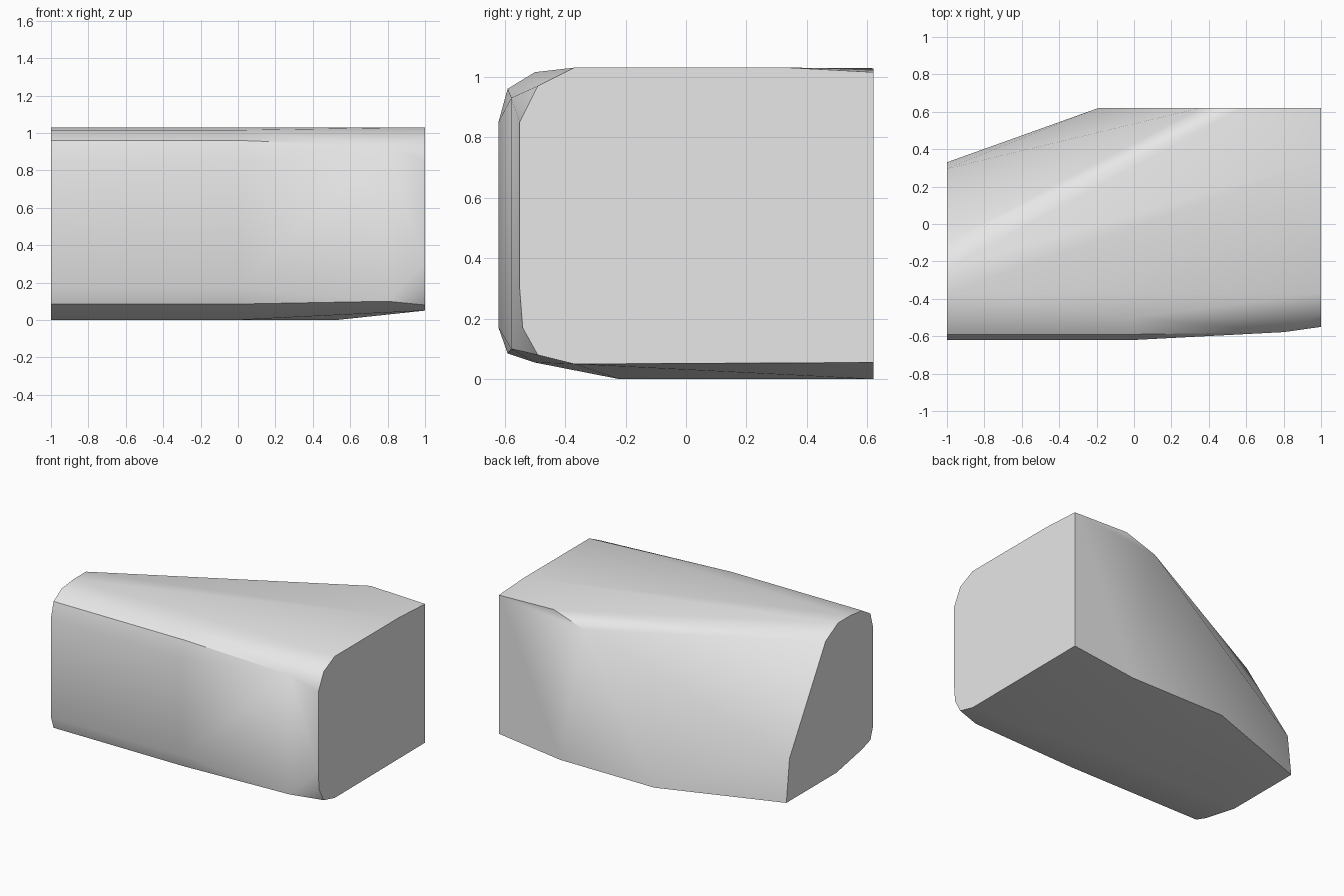
import bpy
import bmesh
from math import radians

default_cube = bpy.data.objects.get("Cube")
if default_cube:
    bpy.data.objects.remove(default_cube, do_unlink=True)


def make_material(name, colour):
    material = bpy.data.materials.new(name)
    material.use_nodes = True
    material.diffuse_color = colour
    material.node_tree.nodes["Principled BSDF"].inputs["Base Color"].default_value = colour
    return material


def section(x, profile):
    """Place a (y, z) profile at the given x."""
    return [(x, y, z) for y, z in profile]


def faceted_block(name, points, material):
    """Wrap a convex skin around the corner points and merge flat facets."""
    bm = bmesh.new()
    for point in points:
        bm.verts.new(point)
    bmesh.ops.convex_hull(bm, input=bm.verts[:])
    loose = [v for v in bm.verts if not v.link_faces]
    bmesh.ops.delete(bm, geom=loose, context='VERTS')
    bmesh.ops.dissolve_limit(bm, angle_limit=radians(0.5),
                             verts=bm.verts[:], edges=bm.edges[:])
    bmesh.ops.recalc_face_normals(bm, faces=bm.faces[:])
    mesh = bpy.data.meshes.new(name)
    bm.to_mesh(mesh)
    bm.free()
    mesh.materials.append(material)
    block = bpy.data.objects.new(name, mesh)
    bpy.context.collection.objects.link(block)
    bpy.ops.object.select_all(action='DESELECT')
    block.select_set(True)
    bpy.context.view_layer.objects.active = block
    bpy.ops.object.shade_smooth_by_angle(angle=radians(38))
    return block


# Rounded front, constant along the straight half of the block
front_profile = [(-.37, 1.03), (-.5, 1.015), (-.59, .96), (-.62, .85),
                 (-.62, .17), (-.59, .085), (-.5, .055), (-.22, 0)]
# Sloping rear of the narrow end
narrow_rear = [(-.235, 1.03), (-.1, .955), (.296, .294), (.33, 0)]
# Full outline of the wide end
wide_end = [(.62, .055), (.62, 1.015), (.34, 1.03), (-.37, 1.03),
            (-.49, .97), (-.55, .85), (-.55, .3), (-.54, .17),
            (-.49, .08), (-.37, .05)]
# Front corners where the block begins to taper
taper = [(-.578, .93), (-.578, .1)]
# Flat back wall, as (x, z)
back_wall = [(.58, 1.028), (.35, .95), (-.19, 0), (.53, 0)]

corners = section(-1, front_profile + narrow_rear)
corners += section(0, front_profile)
corners += section(.8, taper)
corners += section(1, wide_end)
corners += [(x, .62, z) for x, z in back_wall]

stone_grey = make_material("stone grey", (.8, .8, .8, 1))
faceted_block("stone_block", corners, stone_grey)
